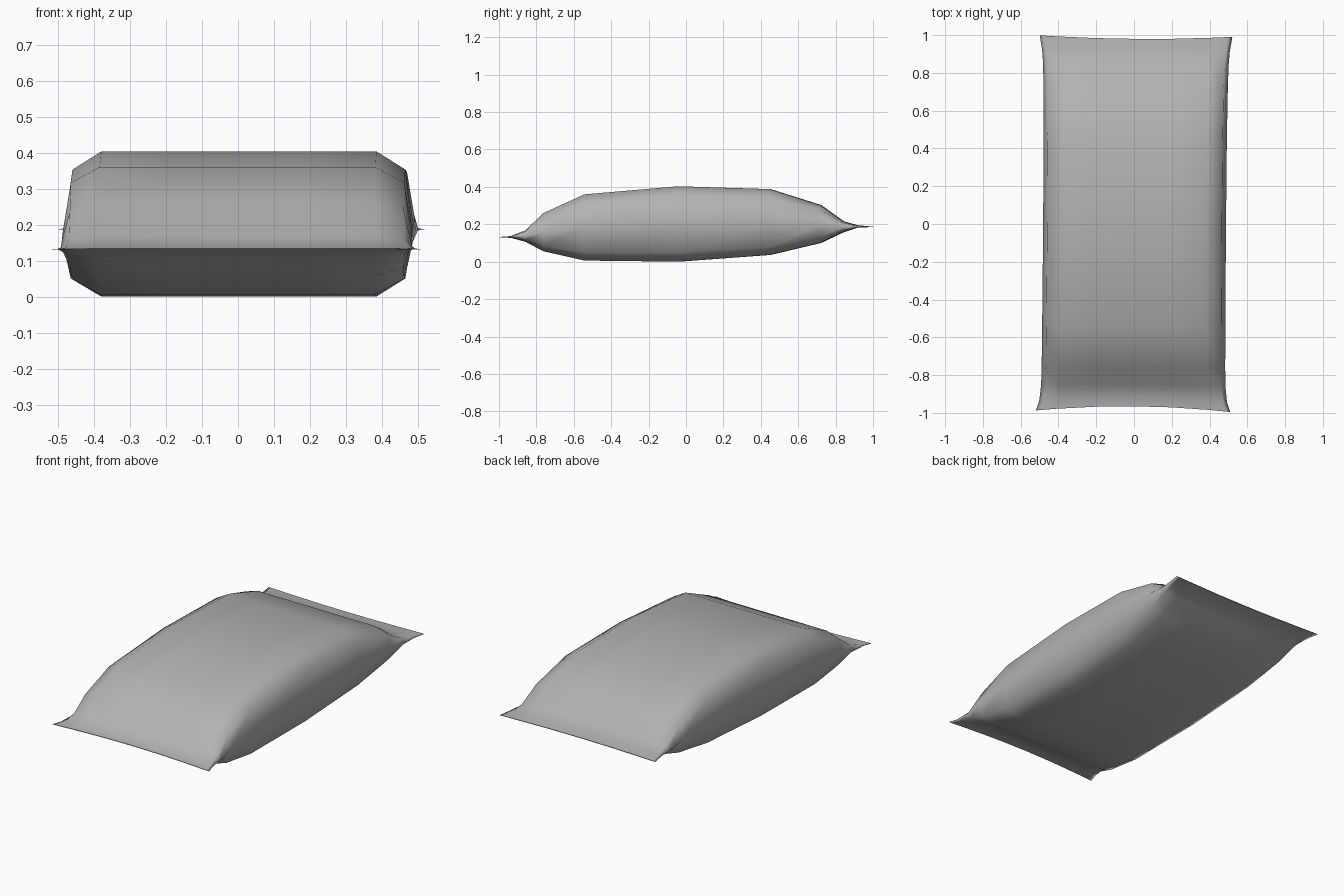
import bpy, bmesh

if "Cube" in bpy.data.objects:
    bpy.data.objects.remove(bpy.data.objects["Cube"])

# Stations along the bag: y, bottom z, top z, half width
stations = [
    (-0.965, 0.130, 0.133, 0.514),
    (-0.920, 0.127, 0.137, 0.497),
    (-0.850, 0.106, 0.168, 0.488),
    (-0.760, 0.056, 0.260, 0.486),
    (-0.540, 0.006, 0.360, 0.485),
    (-0.040, 0.000, 0.403, 0.484),
    (0.450, 0.036, 0.388, 0.485),
    (0.720, 0.100, 0.303, 0.488),
    (0.840, 0.158, 0.216, 0.491),
    (0.910, 0.182, 0.195, 0.497),
    (0.980, 0.185, 0.188, 0.510),
]

# Quarter of the bulging cross-section: width and height fractions
quarter = [(1.0, 0.0), (0.955, 0.75), (0.79, 1.0), (0.4, 1.0)]
upper = quarter + [(0.0, 1.0)] + [(-x, z) for x, z in reversed(quarter)]
section = upper + [(x, -z) for x, z in reversed(upper[1:-1])]

bm = bmesh.new()
rings = []
for y, low, high, half in stations:
    mid, rise = (low + high) / 2, (high - low) / 2
    ring = []
    for u, w in section:
        x = u * half
        # Ends bow inward between the corners; the bag is turned slightly
        bow = (0.027 if y < 0 else 0.014) * u * u * max(0, abs(y) - 0.8) / 0.17
        py = y + (bow if y > 0 else -bow)
        ring.append(bm.verts.new((x + 0.003 + 0.008 * py, py - 0.008 * x, mid + w * rise)))
    rings.append(ring)

# Skin between stations
n = len(section)
for a, b in zip(rings, rings[1:]):
    for i in range(n):
        j = (i + 1) % n
        bm.faces.new((a[i], a[j], b[j], b[i]))

# Thin sealed ends, filled as a strip that follows the bowed edge
caps = []
for r in (rings[0], rings[-1]):
    for i in range(n // 2):
        corners = (r[i], r[i + 1], r[(n - i - 1) % n], r[-i])
        caps.append(bm.faces.new(list(dict.fromkeys(corners))))
bmesh.ops.recalc_face_normals(bm, faces=bm.faces)
for f in bm.faces:
    f.smooth = f not in caps
# Keep the rims of the sealed ends crisp
for e in bm.edges:
    if len([f for f in e.link_faces if f in caps]) == 1:
        e.smooth = False

mesh = bpy.data.meshes.new("filled_bag")
bm.to_mesh(mesh)
bm.free()
bag = bpy.data.objects.new("filled_bag", mesh)
bpy.context.collection.objects.link(bag)

# Dark grey cloth
cloth = bpy.data.materials.new("grey_cloth")
cloth.diffuse_color = (0.45, 0.45, 0.45, 1)
cloth.use_nodes = True
cloth.node_tree.nodes["Principled BSDF"].inputs["Base Color"].default_value = cloth.diffuse_color
mesh.materials.append(cloth)
